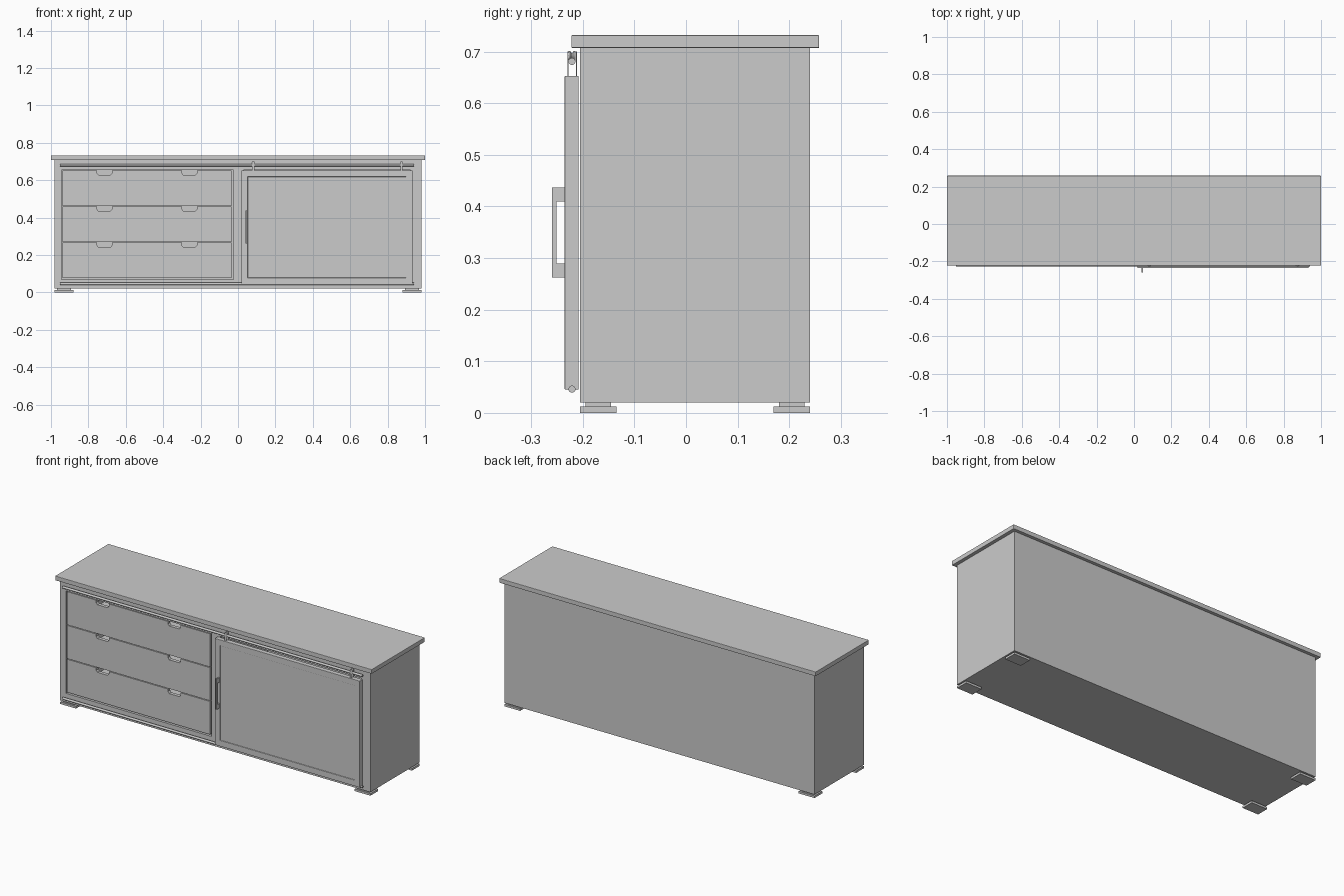
import bpy, bmesh
from math import pi

if "Cube" in bpy.data.objects:
    bpy.data.objects.remove(bpy.data.objects["Cube"])


def finish(name, bm, bevel=0.0, seg=2):
    bmesh.ops.recalc_face_normals(bm, faces=bm.faces)
    me = bpy.data.meshes.new(name)
    bm.to_mesh(me)
    bm.free()
    ob = bpy.data.objects.new(name, me)
    bpy.context.collection.objects.link(ob)
    if bevel:
        m = ob.modifiers.new("bevel", 'BEVEL')
        m.width, m.segments = bevel, seg
    return ob


def box_bm(x0, x1, y0, y1, z0, z1):
    bm = bmesh.new()
    bmesh.ops.create_cube(bm, size=1)
    for v in bm.verts:
        v.co = (x1 if v.co.x > 0 else x0,
                y1 if v.co.y > 0 else y0,
                z1 if v.co.z > 0 else z0)
    return bm


def box(name, *b, bevel=0.0):
    return finish(name, box_bm(*b), bevel)


def activate(ob):
    bpy.ops.object.select_all(action='DESELECT')
    ob.select_set(True)
    bpy.context.view_layer.objects.active = ob


def prism(name, profile, y0, y1):
    """Extrude an xz outline along y."""
    bm = bmesh.new()
    f = bm.faces.new([bm.verts.new((x, y0, z)) for x, z in profile])
    r = bmesh.ops.extrude_face_region(bm, geom=[f])
    bmesh.ops.translate(bm, vec=(0, y1 - y0, 0),
                        verts=[v for v in r['geom'] if isinstance(v, bmesh.types.BMVert)])
    return finish(name, bm)


# carcass with a drawer bay and a cupboard bay
carcass = box("carcass", -0.98, 0.98, -0.205, 0.24, 0.02, 0.708)
for x0, x1 in ((-0.944, -0.024), (0.03, 0.922)):
    cutter = box("bay_cutter", x0, x1, -0.3, 0.222, 0.07, 0.656)
    m = carcass.modifiers.new("bay", 'BOOLEAN')
    m.operation, m.solver, m.object = 'DIFFERENCE', 'EXACT', cutter
    activate(carcass)
    bpy.ops.object.modifier_apply(modifier=m.name)
    bpy.data.objects.remove(cutter, do_unlink=True)
box("cupboard_shelf", 0.03, 0.922, -0.18, 0.222, 0.35, 0.368)

# table top
box("table_top", -1, 1, -0.222, 0.258, 0.707, 0.732, bevel=0.002)

# stepped feet
for sx in (-1, 1):
    for side, y0 in (("front", -0.205), ("back", 0.17)):
        xa, xb = sorted((sx * 0.98, sx * 0.88))
        box(side + "_foot_pad", xa, xb, y0, y0 + 0.07, 0, 0.012)
        box(side + "_foot_neck", xa + 0.012, xb - 0.012, y0 + 0.01, y0 + 0.06, 0.012, 0.021)

# drawers: notched front and open tray
DX0, DX1 = -0.939, -0.034
for z0, z1 in ((0.077, 0.266), (0.27, 0.459), (0.463, 0.652)):
    outline = [(DX0, z0), (DX1, z0), (DX1, z1)]
    for cx in (-0.26, -0.714):
        outline += [(cx + 0.04, z1), (cx + 0.04, z1 - 0.014), (cx + 0.032, z1 - 0.024),
                    (cx - 0.032, z1 - 0.024), (cx - 0.04, z1 - 0.014), (cx - 0.04, z1)]
    outline.append((DX0, z1))
    prism("drawer_front", outline, -0.203, -0.183)
    bm = box_bm(DX0 + 0.012, DX1 - 0.012, -0.183, 0.2, z0 + 0.01, z1 - 0.03)
    bmesh.ops.delete(bm, geom=[f for f in bm.faces if f.calc_center_median().z > z1 - 0.031],
                     context='FACES_ONLY')
    tray = finish("drawer_tray", bm)
    s = tray.modifiers.new("walls", 'SOLIDIFY')
    s.thickness, s.offset = 0.01, -1

# sliding door with a shallow recessed panel
bm = box_bm(0.018, 0.933, -0.235, -0.208, 0.045, 0.653)
bm.normal_update()
face = min(bm.faces, key=lambda f: f.calc_center_median().y)
bmesh.ops.inset_region(bm, faces=[face], thickness=0.048)
r = bmesh.ops.extrude_face_region(bm, geom=[face])
bmesh.ops.translate(bm, vec=(0, 0.004, 0),
                    verts=[v for v in r['geom'] if isinstance(v, bmesh.types.BMVert)])
if face.is_valid:
    bmesh.ops.delete(bm, geom=[face], context='FACES_ONLY')
finish("sliding_door", bm, bevel=0.0015)

# door handle
HX = (0.040, 0.047)
box("handle_grip", *HX, -0.26, -0.251, 0.262, 0.437)
for z in (0.262, 0.41):
    box("handle_post", *HX, -0.2515, -0.2345, z, z + 0.027)

# guide rails
for name, z in (("top_rail", 0.681), ("bottom_rail", 0.046)):
    bpy.ops.mesh.primitive_cylinder_add(vertices=24, radius=0.0068, depth=1.893,
                                        location=(-0.005, -0.221, z), rotation=(0, pi / 2, 0))
    bpy.context.object.name = name
    bpy.ops.object.shade_smooth_by_angle()

# door hangers: two straps and a grooved wheel riding on the rail
for x in (0.082, 0.874):
    for y in (-0.230, -0.213):
        box("hanger_strap", x - 0.006, x + 0.006, y, y + 0.002, 0.65, 0.70)
    bm = bmesh.new()
    rings = []
    for y, rad in ((-0.2275, 0.009), (-0.2245, 0.009), (-0.221, 0.005),
                   (-0.2175, 0.009), (-0.2145, 0.009)):
        c = bmesh.ops.create_circle(bm, segments=20, radius=rad)['verts']
        for v in c:
            v.co = (x + v.co.x, y, 0.692 + v.co.y)
        rings.append(c)
    for a, b in zip(rings, rings[1:]):
        for i in range(20):
            j = (i + 1) % 20
            bm.faces.new((a[i], a[j], b[j], b[i]))
    bm.faces.new(rings[0])
    bm.faces.new(rings[-1])
    wheel = finish("hanger_wheel", bm)
    activate(wheel)
    bpy.ops.object.shade_smooth_by_angle()
